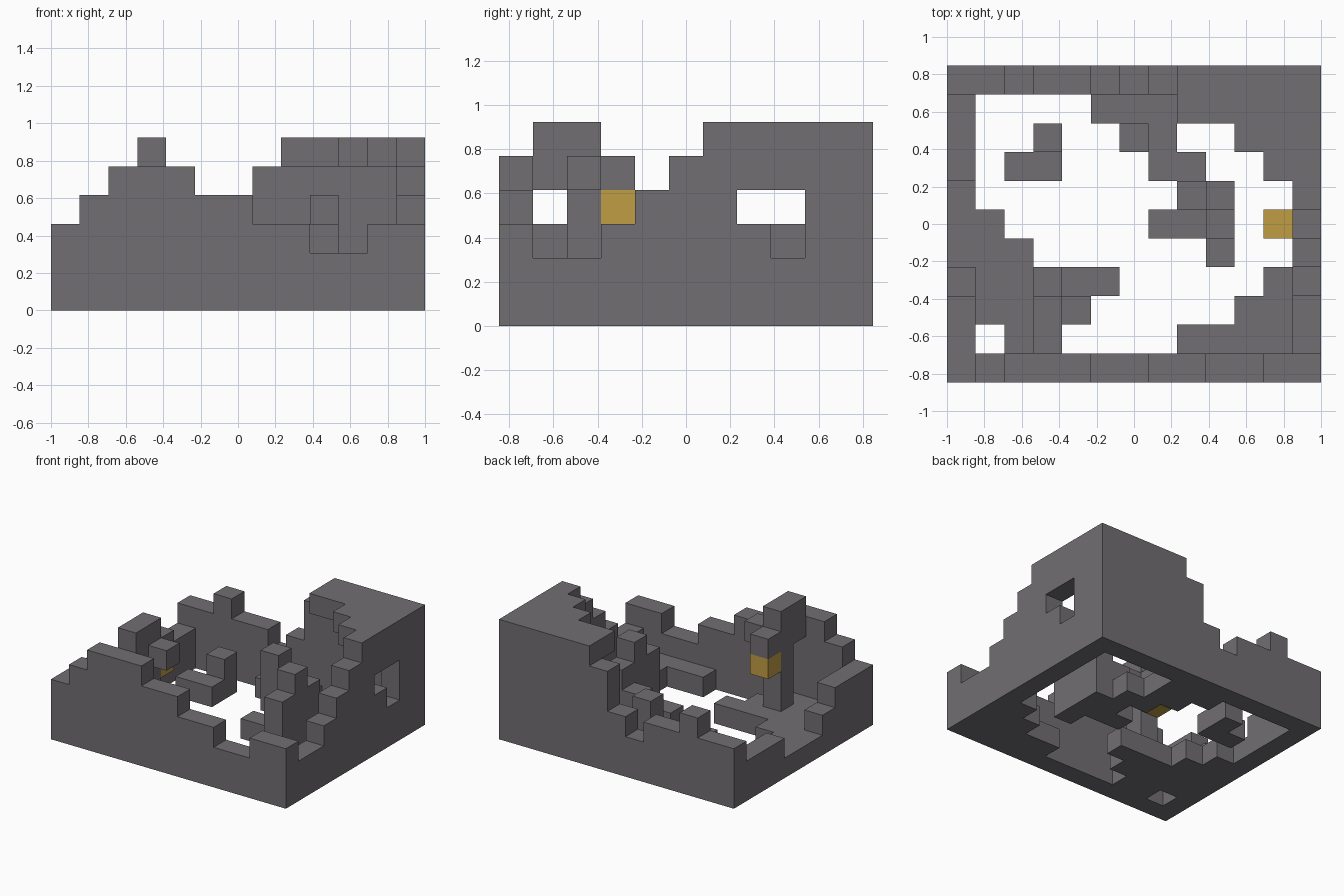
import bpy, bmesh
from mathutils import Vector

cube = bpy.data.objects.get("Cube")
if cube:
    bpy.data.objects.remove(cube, do_unlink=True)

NX, NY = 13, 11
S = 2 / NX  # block size


def material(name, rgb):
    m = bpy.data.materials.new(name)
    m.use_nodes = True
    m.diffuse_color = (*rgb, 1)
    bsdf = m.node_tree.nodes["Principled BSDF"]
    bsdf.inputs["Base Color"].default_value = (*rgb, 1)
    bsdf.inputs["Roughness"].default_value = 0.9
    return m


STONE = material("grey stone", (0.165, 0.158, 0.168))
LAMP = material("lamp yellow", (0.53, 0.34, 0.06))


def box(xs, ys, zs):
    """Cells of a box given as inclusive (first, last) ranges."""
    return {(x, y, z) for x in range(xs[0], xs[1] + 1)
            for y in range(ys[0], ys[1] + 1) for z in range(zs[0], zs[1] + 1)}


def wall(heights, place):
    """Columns whose heights are the digits of a string."""
    return {(*place(n), z) for n, h in enumerate(heights) for z in range(int(h))}


parts = {}

# ruined outer walls
parts["front_wall"] = wall("3455544332233", lambda n: (n, 0))
parts["back_wall"] = wall("3343323566666", lambda n: (n, NY - 1))
parts["left_wall"] = wall("332111222", lambda n: (0, n + 1))
window = box((12, 12), (7, 8), (3, 3)) | {(12, 8, 2)}
parts["right_wall"] = wall("223456666", lambda n: (12, n + 1)) - window

# roof left over the back corner
parts["roof"] = (box((8, 11), (9, 9), (5, 5)) | box((8, 11), (9, 9), (5, 5))
                 | box((10, 11), (8, 8), (5, 5)) | {(11, 7, 5)})

# broken floor pieces
parts["left_floor"] = (box((2, 3), (1, 1), (0, 0)) | box((1, 4), (2, 2), (0, 0))
                       | box((1, 5), (3, 3), (0, 0)) | box((1, 2), (4, 4), (0, 0))
                       | {(1, 5, 0)})
parts["right_floor"] = (box((8, 11), (1, 1), (0, 0)) | box((10, 11), (2, 2), (0, 0))
                        | {(11, 3, 0)})
parts["middle_rubble"] = (box((5, 7), (9, 9), (0, 0)) | box((7, 7), (7, 8), (0, 0))
                          | box((7, 8), (5, 5), (0, 0)) | {(8, 7, 0)}
                          | box((8, 8), (6, 6), (0, 1)))
parts["loose_rubble"] = box((2, 3), (7, 7), (0, 0)) | box((3, 3), (8, 8), (0, 1))

# standing pillars
parts["back_pillar"] = box((6, 6), (8, 8), (0, 2))
parts["middle_pillar"] = box((9, 9), (4, 6), (0, 2)) | {(9, 5, 3)}

# tower with arch, side bracket and lamp cap
parts["tower"] = (box((3, 3), (2, 2), (1, 5)) | box((3, 3), (1, 1), (4, 5))
                  | {(4, 2, 4), (3, 3, 4)})

# lamps
parts["tower_lamp"] = {(3, 3, 3)}
parts["wall_lamp"] = {(11, 5, 1)}

solid = set().union(*parts.values())


def build(name, cells, mat):
    """Make the exposed faces of a group of blocks and merge flat areas."""
    bm = bmesh.new()
    for c in cells:
        for axis in range(3):
            for side in (0, 1):
                near = list(c)
                near[axis] += 2 * side - 1
                if tuple(near) in solid:
                    continue
                u, v = (axis + 1) % 3, (axis + 2) % 3
                ring = []
                for a, b in ((0, 0), (1, 0), (1, 1), (0, 1)):
                    p = list(c)
                    p[axis] += side
                    p[u] += a
                    p[v] += b
                    ring.append(bm.verts.new(
                        Vector((p[0] - NX / 2, p[1] - NY / 2, p[2])) * S))
                bm.faces.new(ring if side else ring[::-1])
    bmesh.ops.remove_doubles(bm, verts=bm.verts[:], dist=0.001)
    bmesh.ops.dissolve_limit(bm, angle_limit=0.01, verts=bm.verts[:], edges=bm.edges[:])
    mesh = bpy.data.meshes.new(name)
    bm.to_mesh(mesh)
    bm.free()
    mesh.materials.append(mat)
    bpy.context.collection.objects.link(bpy.data.objects.new(name, mesh))


for part, cells in parts.items():
    build(part, cells, LAMP if part.endswith("lamp") else STONE)
